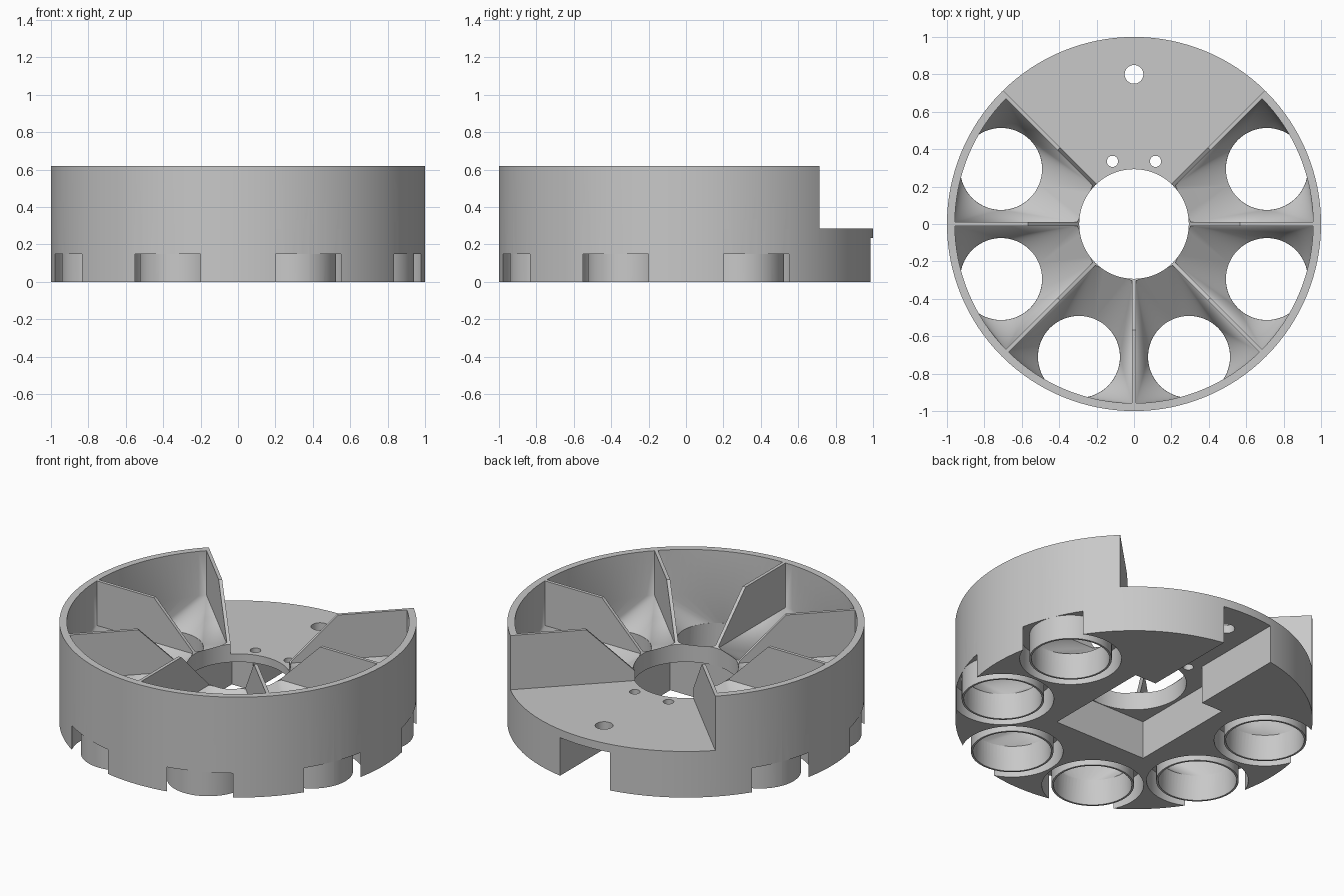
import bpy, bmesh
from math import sin, cos, asin, radians, pi
from mathutils import Matrix

cube = bpy.data.objects.get("Cube")
if cube:
    bpy.data.objects.remove(cube, do_unlink=True)

WALL_TOP, DECK_TOP, HUB_TOP = 0.62, 0.285, 0.345
RECESS, GROOVE_TOP = 0.235, 0.15
HUB_R, INNER_R, FIN_HALF = 0.293, 0.958, 0.01
OUTLET_DIST, OUTLET_R, TUBE_R, GROOVE_R = 0.769, 0.22, 0.231, 0.285

grey = bpy.data.materials.new("plain grey")
grey.use_nodes = True
grey.diffuse_color = (0.58, 0.58, 0.58, 1)
grey.node_tree.nodes["Principled BSDF"].inputs["Base Color"].default_value = (0.58, 0.58, 0.58, 1)


def make(name, bm):
    bmesh.ops.recalc_face_normals(bm, faces=bm.faces)
    mesh = bpy.data.meshes.new(name)
    bm.to_mesh(mesh)
    bm.free()
    obj = bpy.data.objects.new(name, mesh)
    bpy.context.scene.collection.objects.link(obj)
    return obj


def cylinder(name, x, y, z0, z1, radius, segments=64):
    bm = bmesh.new()
    bmesh.ops.create_cone(bm, cap_ends=True, segments=segments, radius1=radius,
                          radius2=radius, depth=z1 - z0,
                          matrix=Matrix.Translation((x, y, (z0 + z1) / 2)))
    return make(name, bm)


def raise_faces(bm, faces, height):
    extruded = bmesh.ops.extrude_face_region(bm, geom=faces)["geom"]
    verts = [g for g in extruded if isinstance(g, bmesh.types.BMVert)]
    bmesh.ops.translate(bm, verts=verts, vec=(0, 0, height))


def prism(name, outline, z0, z1):
    bm = bmesh.new()
    face = bm.faces.new([bm.verts.new((x, y, z0)) for x, y in outline])
    raise_faces(bm, [face], z1 - z0)
    return make(name, bm)


def lathe(name, x, y, profile, closed, steps=64):
    bm = bmesh.new()
    verts = [bm.verts.new((x + r, y, z)) for r, z in profile]
    edges = [bm.edges.new(pair) for pair in zip(verts, verts[1:])]
    if closed:
        edges.append(bm.edges.new((verts[-1], verts[0])))
    bmesh.ops.spin(bm, geom=verts + edges, cent=(x, y, 0), axis=(0, 0, 1),
                   angle=2 * pi, steps=steps, use_merge=True)
    bmesh.ops.remove_doubles(bm, verts=bm.verts, dist=1e-5)
    return make(name, bm)


def hopper(name, angle):
    """Wedge pocket between two fins, funnelling down to a round outlet."""
    half, tip = radians(22.5), HUB_R + 0.01
    inner, outer = (half - asin(FIN_HALF / r) for r in (tip, INNER_R))
    plan = [(tip, -inner), (tip, inner)]
    plan += [(INNER_R, outer * (1 - i / 8)) for i in range(17)]
    bm = bmesh.new()
    for r, a in plan:
        bm.verts.new((r * cos(a), r * sin(a), HUB_TOP))
    for i in range(64):
        t = 2 * pi * i / 64
        bm.verts.new((OUTLET_DIST + OUTLET_R * cos(t), OUTLET_R * sin(t), GROOVE_TOP + 0.01))
    bmesh.ops.convex_hull(bm, input=bm.verts)
    # Replace the flat top of the funnel with one face, then raise it straight up
    top = [f for f in bm.faces if all(v.co.z > HUB_TOP - 1e-4 for v in f.verts)]
    bmesh.ops.delete(bm, geom=top, context='FACES')
    rim = [e for e in bm.edges if e.is_boundary]
    walls = bmesh.ops.extrude_edge_only(bm, edges=rim)["geom"]
    raised = [g for g in walls if isinstance(g, bmesh.types.BMVert)]
    bmesh.ops.translate(bm, verts=raised, vec=(0, 0, 0.4))
    bmesh.ops.holes_fill(bm, edges=[e for e in bm.edges if e.is_boundary], sides=0)
    bmesh.ops.rotate(bm, verts=bm.verts, matrix=Matrix.Rotation(angle, 3, 'Z'))
    return make(name, bm)


# Solid drum that everything is cut from
body = cylinder("hopper_drum", 0, 0, 0, WALL_TOP, 1, 128)

# Centre hole, widening above the hub into the sloped inner ends of the fins
cutters = [lathe("hub_cut", 0, 0, [
    (0, -0.1), (HUB_R, -0.1), (HUB_R, HUB_TOP), (HUB_R + 0.4, HUB_TOP + 0.4),
    (0, HUB_TOP + 0.4)], False, 96)]

# Lowered deck at the back
off = FIN_HALF * 2 ** 0.5
cutters.append(prism("deck_cut", [(0, off), (1.3, 1.3 + off), (-1.3, 1.3 + off)], DECK_TOP, 0.8))

# Underside recess with a channel leading out of the back
cutters.append(prism("recess_cut", [
    (-0.315, -0.296), (0.315, -0.296), (0.315, 0.39), (0.17, 0.39),
    (0.17, 1.2), (-0.17, 1.2), (-0.17, 0.39), (-0.315, 0.39)], -0.1, RECESS))

# Six hoppers, each with an outlet and a groove around its tube
for i in range(6):
    angle = radians(22.5 - 45 * i)
    x, y = OUTLET_DIST * cos(angle), OUTLET_DIST * sin(angle)
    cutters.append(hopper("hopper_cut", angle))
    cutters.append(cylinder("outlet_cut", x, y, -0.1, GROOVE_TOP + 0.015, OUTLET_R - 0.001))
    cutters.append(lathe("groove_cut", x, y, [
        (TUBE_R, -0.1), (GROOVE_R, -0.1), (GROOVE_R, GROOVE_TOP), (TUBE_R, GROOVE_TOP)], True))

# Screw holes in the deck
for x, y, r in ((0, 0.8, 0.05), (0.115, 0.335, 0.03), (-0.115, 0.335, 0.03)):
    cutters.append(cylinder("screw_hole_cut", x, y, -0.1, 0.5, r, 32))

for cutter in cutters:
    cutter.hide_render = True
    mod = body.modifiers.new(cutter.name, 'BOOLEAN')
    mod.operation, mod.solver, mod.object = 'DIFFERENCE', 'EXACT', cutter

# Bake the cuts and drop the helpers
bpy.context.view_layer.update()
graph = bpy.context.evaluated_depsgraph_get()
result = bpy.data.meshes.new_from_object(body.evaluated_get(graph))
body.modifiers.clear()
body.data = result
for cutter in cutters:
    bpy.data.objects.remove(cutter, do_unlink=True)

body.data.materials.clear()
body.data.materials.append(grey)
for poly in body.data.polygons:
    poly.material_index = 0

bpy.ops.object.select_all(action='DESELECT')
body.select_set(True)
bpy.context.view_layer.objects.active = body
bpy.ops.object.shade_smooth_by_angle(angle=radians(14))
